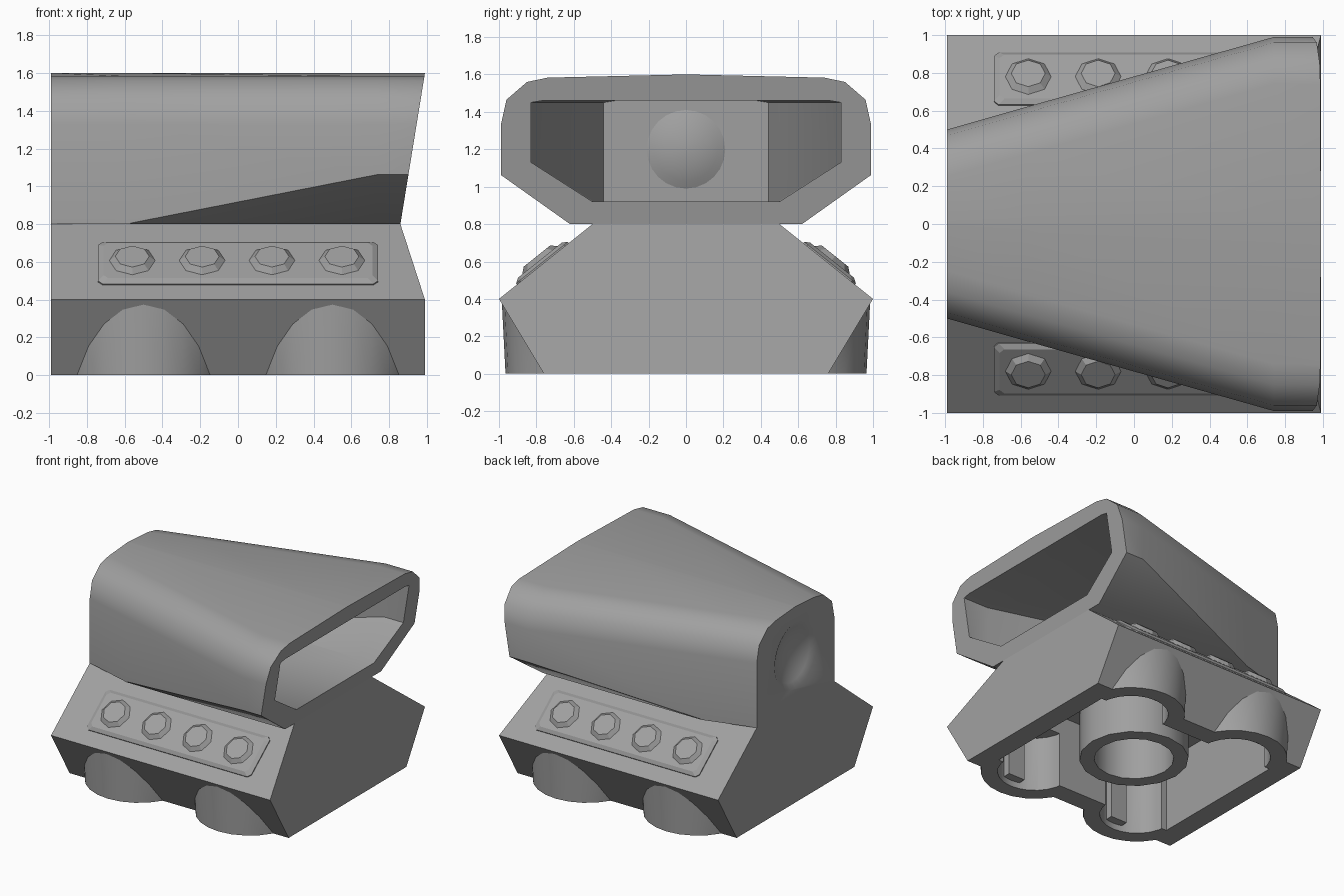
import bpy, bmesh, math
from mathutils import Matrix, Vector

cube = bpy.data.objects.get("Cube")
if cube:
    bpy.data.objects.remove(cube, do_unlink=True)

GREY = (0.35, 0.35, 0.35, 1)
grey = bpy.data.materials.new("mid grey")
grey.use_nodes = True
grey.diffuse_color = GREY
grey.node_tree.nodes["Principled BSDF"].inputs["Base Color"].default_value = GREY


def finish(name, bm):
    bmesh.ops.recalc_face_normals(bm, faces=bm.faces)
    mesh = bpy.data.meshes.new(name)
    bm.to_mesh(mesh)
    bm.free()
    mesh.materials.append(grey)
    ob = bpy.data.objects.new(name, mesh)
    bpy.context.collection.objects.link(ob)
    return ob


def loft(name, rings):
    """Skin matching closed rings and cap both ends."""
    bm = bmesh.new()
    rows = [[bm.verts.new(p) for p in ring] for ring in rings]
    n = len(rows[0])
    for a, b in zip(rows, rows[1:]):
        for i in range(n):
            j = (i + 1) % n
            bm.faces.new((a[i], a[j], b[j], b[i]))
    bm.faces.new(rows[0])
    bm.faces.new(rows[-1])
    return finish(name, bm)


def box(name, lo, hi):
    lo, hi = Vector(lo), Vector(hi)
    bm = bmesh.new()
    bmesh.ops.create_cube(bm, size=1, matrix=Matrix.Translation((lo + hi) / 2)
                          @ Matrix.Diagonal((*(hi - lo), 1)))
    return finish(name, bm)


def cylinder(name, x, y, z0, z1, r0, r1, sides):
    bm = bmesh.new()
    bmesh.ops.create_cone(bm, cap_ends=True, segments=sides, radius1=r0, radius2=r1,
                          depth=z1 - z0, matrix=Matrix.Translation((x, y, (z0 + z1) / 2)))
    return finish(name, bm)


def shallow_dome(name, x, z, r, height):
    """Spherical cap facing +x, with a short plug behind its rim."""
    big = (r * r + height * height) / (2 * height)
    spread = math.asin(r / big)
    levels = [(x - 0.05, r)]
    for k in (1, 0.8, 0.6, 0.4, 0.2, 0.05):
        a = spread * k
        levels.append((x + big * (math.cos(a) - math.cos(spread)), big * math.sin(a)))
    turns = [math.tau * i / 24 for i in range(24)]
    return loft(name, [[(px, pr * math.cos(t), z + pr * math.sin(t)) for t in turns]
                       for px, pr in levels])


def combine(ob, tool, operation):
    mod = ob.modifiers.new(operation, 'BOOLEAN')
    mod.operation, mod.solver, mod.object = operation, 'EXACT', tool
    bpy.context.view_layer.objects.active = ob
    bpy.ops.object.modifier_apply(modifier=mod.name)
    bpy.data.objects.remove(tool, do_unlink=True)


def smooth(ob, angle):
    bpy.ops.object.select_all(action='DESELECT')
    ob.select_set(True)
    bpy.context.view_layer.objects.active = ob
    bpy.ops.object.shade_smooth_by_angle(angle=math.radians(angle))


def mirrored(half):
    return half + [(-y, z) for y, z in reversed(half)]


END = 0.99
CORNERS = [(x, y) for x in (-0.5, 0.5) for y in (-0.56, 0.56)]

# Base block: hexagonal section with a sloped upper nose
section = mirrored([(0.76, 0), (1, 0.4), (0.5, 0.8)])
nose = lambda z: END - max(0, z - 0.4) * 0.325
base = loft("base", [[(-END, y, z) for y, z in section],
                     [(nose(z), y, z) for y, z in section]])
for x, y in CORNERS:
    combine(base, cylinder("bulge", x, y, 0, 0.39, 0.405, 0.425, 24), 'UNION')

# Hollow underside with rounded pockets
combine(base, box("cavity", (-0.82, -0.6, -0.1), (0.82, 0.6, 0.6)), 'DIFFERENCE')
for x, y in CORNERS:
    combine(base, cylinder("pocket", x, y, -0.1, 0.45, 0.28, 0.28, 24), 'DIFFERENCE')
smooth(base, 18)

# Centre tube and grip ribs
tube = cylinder("centre_tube", 0, 0, 0.05, 0.61, 0.41, 0.41, 16)
combine(tube, cylinder("bore", 0, 0, -0.1, 0.6, 0.3, 0.3, 16), 'DIFFERENCE')
smooth(tube, 30)
for x, y in CORNERS:
    side = math.copysign(1, y)
    ya, yb = sorted((side * 0.77, side * 0.86))
    box("grip_rib", (x - 0.075, ya, 0.05), (x + 0.075, yb, 0.46))


# Scoop shell: widening section with chamfered underside and rounded top
def outer(w):
    low = min(w, 0.62)
    return mirrored([(low, 0.8), (w, max(0.805, 0.8 + 0.71 * (w - 0.62))),
                     (w, 1.33), (w - 0.03, 1.465), (w - 0.14, 1.56),
                     (w - 0.25, 1.583), (0.01, 1.6)])


def inner(w):
    low = min(w, 0.5)
    return mirrored([(low, 0.92), (w, max(0.925, 0.92 + 0.64 * (w - 0.5))),
                     (w, 1.45), (w - 0.06, 1.46)])


def ring(profile, x, w, lean=0):
    return [(x + lean * (z - 0.8), y, z) for y, z in profile(w)]


scoop = loft("scoop", [ring(outer, -END, 0.5), ring(outer, -0.57, 0.62),
                       ring(outer, 0.74, 0.99), ring(outer, 0.86, 0.99, 0.1625)])
mouth = loft("mouth", [ring(inner, -0.64, 0.44), ring(inner, -0.42, 0.5),
                       ring(inner, 0.74, 0.83), ring(inner, 1.2, 0.83)])
combine(scoop, mouth, 'DIFFERENCE')

# Shallow dimple in the rear wall and dome on its inner side
combine(scoop, shallow_dome("dimple", -END, 1.2, 0.27, 0.08), 'DIFFERENCE')
smooth(scoop, 38)
smooth(shallow_dome("inner_dome", -0.64, 1.2, 0.21, 0.05), 30)


# Bolted panels on both slopes
def bolted_panel(side):
    up = Vector((0, -side * 0.5, 0.4)).normalized()
    out = Vector((0, side * 0.4, 0.5)).normalized()
    frame = Matrix((Vector((1, 0, 0)), up, out)).transposed().to_4x4()
    place = Matrix.Translation((0, side * 0.765, 0.588)) @ frame

    def rect(hx, hy, z, cut=0.025):
        pts = [(hx, hy - cut), (hx - cut, hy)]
        pts += [(-x, y) for x, y in reversed(pts)]
        pts += [(-x, -y) for x, y in pts]
        return [place @ Vector((x, y, z)) for x, y in pts]

    loft("panel", [rect(0.742, 0.177, -0.01), rect(0.742, 0.177, 0.008),
                   rect(0.712, 0.15, 0.025)])
    for i in range(4):
        bm = bmesh.new()
        spot = Matrix.Translation((-0.56 + 0.37 * i, 0, 0.037))
        bmesh.ops.create_cone(bm, cap_ends=True, segments=8, radius1=0.125,
                              radius2=0.09, depth=0.03, matrix=place @ spot)
        finish("bolt", bm)


for side in (-1, 1):
    bolted_panel(side)
